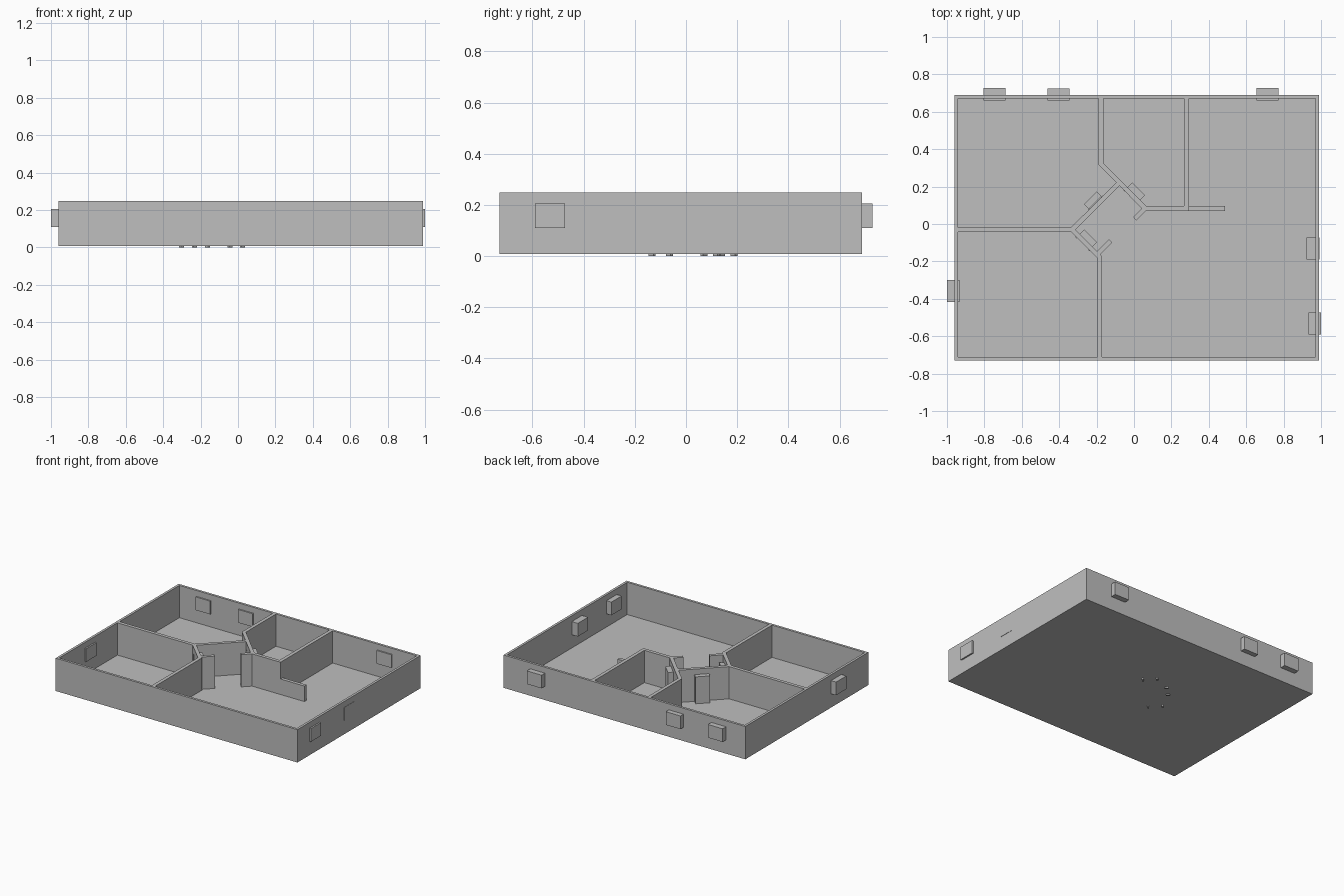
import bpy
import bmesh
import math
from mathutils import Matrix, Vector

old = bpy.data.objects.get("Cube")
if old:
    bpy.data.objects.remove(old, do_unlink=True)

GREY = (0.52, 0.52, 0.52, 1.0)
plaster = bpy.data.materials.new("plain grey")
plaster.use_nodes = True
plaster.diffuse_color = GREY
plaster.node_tree.nodes["Principled BSDF"].inputs["Base Color"].default_value = GREY

BASE, FLOOR, TOP, LOW = 0.009, 0.013, 0.248, 0.126
THICK = 0.025


def finish(name, bm):
    mesh = bpy.data.meshes.new(name)
    bm.to_mesh(mesh)
    bm.free()
    mesh.materials.append(plaster)
    obj = bpy.data.objects.new(name, mesh)
    bpy.context.collection.objects.link(obj)
    return obj


def add_box(bm, center, size, angle=0.0):
    mat = (Matrix.Translation(center) @ Matrix.Rotation(angle, 4, 'Z')
           @ Matrix.Diagonal((*size, 1.0)))
    bmesh.ops.create_cube(bm, size=1.0, matrix=mat)


def box_between(name, lo, hi):
    lo, hi = Vector(lo), Vector(hi)
    bm = bmesh.new()
    add_box(bm, (lo + hi) / 2, hi - lo)
    return finish(name, bm)


def wall(name, start, end, top=TOP, extend=0.005):
    a, b = Vector(start), Vector(end)
    d = b - a
    mid = (a + b) / 2
    bm = bmesh.new()
    add_box(bm, (mid.x, mid.y, (BASE + top) / 2 + 0.001),
            (d.length + 2 * extend, THICK, top - BASE - 0.002),
            math.atan2(d.y, d.x))
    return finish(name, bm)


# Outer walls and floor: a block with its top inset and sunk
bm = bmesh.new()
add_box(bm, (0.0145, -0.02, (BASE + TOP) / 2), (1.949, 1.417, TOP - BASE))
bm.faces.ensure_lookup_table()
top_face = max(bm.faces, key=lambda f: f.calc_center_median().z)
bmesh.ops.inset_region(bm, faces=[top_face], thickness=THICK)
sunk = bmesh.ops.extrude_discrete_faces(bm, faces=[top_face])["faces"][0]
bmesh.ops.translate(bm, verts=sunk.verts, vec=(0, 0, FLOOR - TOP))
finish("outer_walls_and_floor", bm)

# Partition walls
west_node, south_node = (-0.331, -0.03), (-0.183, -0.177)
north_node, east_node = (-0.176, 0.32), (0.06, 0.083)
wall("left_room_wall", (-0.94, -0.03), west_node)
wall("front_room_wall", (-0.183, -0.71), south_node)
wall("front_diagonal_wall", west_node, south_node)
wall("front_stub_wall", (-0.198, -0.163), (-0.125, -0.09), extend=0)
wall("middle_diagonal_wall", west_node, (-0.079, 0.22))
wall("back_diagonal_wall", north_node, east_node)
wall("back_room_wall", (-0.176, 0.67), north_node)
wall("back_stub_wall", east_node, (0.004, 0.028), extend=0)
wall("small_room_front_wall", east_node, (0.288, 0.083))
wall("small_room_side_wall", (0.281, 0.67), (0.281, 0.083))
wall("low_counter_wall", (0.28, 0.083), (0.487, 0.083), top=LOW, extend=0)

# Windows: blocks set through the outer walls
SILL, HEAD = 0.109, 0.205
for i, (x, y) in enumerate([(-0.746, 0.728), (-0.403, 0.724), (0.714, 0.728)]):
    box_between(f"back_window_{i + 1}", (x - 0.059, 0.661, SILL), (x + 0.059, y, HEAD))
for name, x0, x1, y in [("right_window", -1.0, -0.932, -0.358),
                        ("left_window_front", 0.932, 1.0, -0.531),
                        ("left_window_back", 0.923, 0.991, -0.132)]:
    box_between(name, (x0, y - 0.059, SILL), (x1, y + 0.059, HEAD))

# Doors: a panel against the wall with two posts through the wall and floor
for name, x, y, turn, side in [("middle_door", -0.198, 0.105, 45, 1),
                               ("back_door", -0.01, 0.153, -45, 1),
                               ("front_door", -0.267, -0.099, -45, 1)]:
    ang = math.radians(turn)
    along = Vector((math.cos(ang), math.sin(ang), 0))
    out = Vector((-along.y, along.x, 0)) * side
    center = Vector((x, y, 0))
    bm = bmesh.new()
    add_box(bm, center + out * 0.031 + Vector((0, 0, 0.109)), (0.097, 0.036, 0.2), ang)
    for s in (-1, 1):
        add_box(bm, center + along * s * 0.048 + Vector((0, 0, 0.1)),
                (0.012, 0.026, 0.2), ang)
    finish(name, bm)
